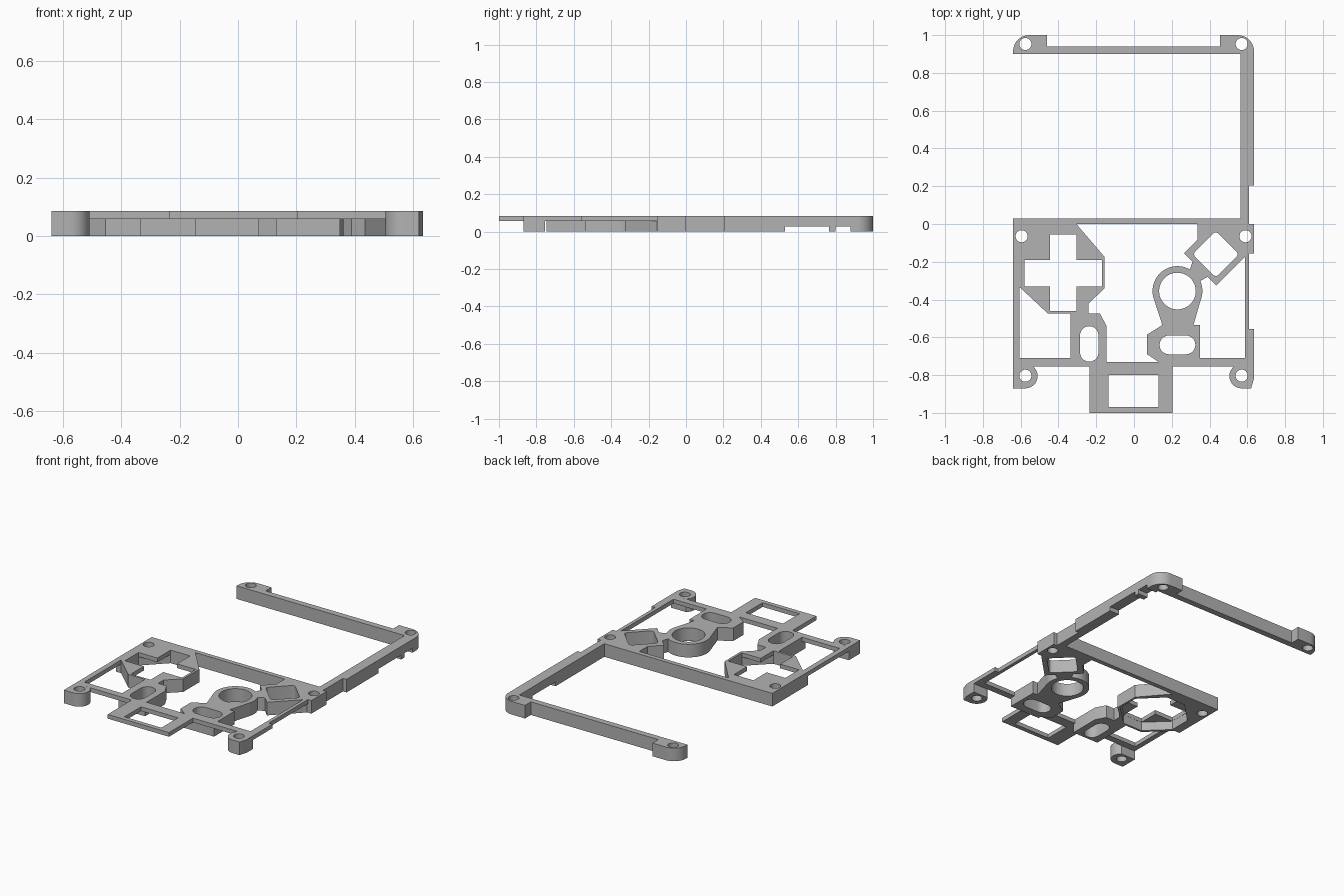
import bpy, bmesh
from math import sin, cos, radians

if "Cube" in bpy.data.objects:
    bpy.data.objects.remove(bpy.data.objects["Cube"])

TOP, DECK = 0.085, 0.058     # full height, underside of the thin plate

grey = bpy.data.materials.new("plain grey")
grey.use_nodes = True
grey.diffuse_color = (0.45, 0.45, 0.45, 1)
grey.node_tree.nodes["Principled BSDF"].inputs["Base Color"].default_value = grey.diffuse_color


def arc(cx, cy, r, a0, a1, n=10):
    """Points along an arc, angles in degrees."""
    angles = [radians(a0 + (a1 - a0) * i / n) for i in range(n + 1)]
    return [(cx + r * cos(a), cy + r * sin(a)) for a in angles]


def circle(cx, cy, r, n=32):
    return arc(cx, cy, r, 0, 360, n)[:-1]


def rect(x0, y0, x1, y1):
    return [(x0, y0), (x1, y0), (x1, y1), (x0, y1)]


def slab(name, outline, holes=(), z0=0.0, z1=TOP):
    """Extrude a flat outline with holes into a solid part."""
    curve = bpy.data.curves.new(name, "CURVE")
    curve.dimensions, curve.fill_mode = "2D", "BOTH"
    curve.extrude = (z1 - z0) / 2
    for loop in (outline, *holes):
        spline = curve.splines.new("POLY")
        spline.points.add(len(loop) - 1)
        for point, (x, y) in zip(spline.points, loop):
            point.co = (x, y, 0, 1)
        spline.use_cyclic_u = True
    temp = bpy.data.objects.new(name + "_curve", curve)
    bpy.context.collection.objects.link(temp)
    graph = bpy.context.evaluated_depsgraph_get()
    mesh = bpy.data.meshes.new_from_object(temp.evaluated_get(graph))
    bpy.data.objects.remove(temp)

    bm = bmesh.new()
    bm.from_mesh(mesh)
    bmesh.ops.remove_doubles(bm, verts=bm.verts, dist=1e-5)
    bmesh.ops.translate(bm, verts=bm.verts, vec=(0, 0, (z0 + z1) / 2))
    bmesh.ops.recalc_face_normals(bm, faces=bm.faces)
    bm.to_mesh(mesh)
    bm.free()
    mesh.name = name
    mesh.materials.clear()
    mesh.materials.append(grey)
    obj = bpy.data.objects.new(name, mesh)
    bpy.context.collection.objects.link(obj)
    return obj


def cut(obj, cutter):
    """Subtract a cutter and throw it away."""
    cutter.hide_render = True
    mod = obj.modifiers.new("cut", "BOOLEAN")
    mod.operation, mod.solver, mod.object = "DIFFERENCE", "EXACT", cutter
    bpy.context.view_layer.objects.active = obj
    bpy.ops.object.modifier_apply(modifier=mod.name)
    bpy.data.objects.remove(cutter)


# Rear beam with the solid left corner and the octagonal pocket walls
pocket = slab(
    "rear_beam_and_pocket",
    [(-0.64, 0.03), (0.565, 0.03), (0.565, 0), (-0.305, 0), (-0.155, -0.175),
     (-0.155, -0.34), (-0.24, -0.42), (-0.24, -0.475), (-0.455, -0.475),
     (-0.605, -0.335), (-0.64, -0.335)],
    [circle(-0.595, -0.065, 0.032),
     # cross shaped opening
     [(-0.445, -0.055), (-0.305, -0.055), (-0.305, -0.19), (-0.17, -0.19),
      (-0.17, -0.33), (-0.305, -0.33), (-0.305, -0.46), (-0.445, -0.46),
      (-0.445, -0.33), (-0.58, -0.33), (-0.58, -0.19), (-0.445, -0.19)]])
# Octagonal hollow below the cross
cut(pocket, slab(
    "hollow",
    [(-0.445, -0.054), (-0.305, -0.054), (-0.169, -0.19), (-0.169, -0.33),
     (-0.305, -0.461), (-0.445, -0.461), (-0.581, -0.33), (-0.581, -0.19)],
    z0=-0.05, z1=DECK))

# Left holder with an upright slot
slab("left_slot_holder",
     [(-0.335, -0.475), (-0.18, -0.475), (-0.145, -0.54), (-0.145, -0.745), (-0.335, -0.745)],
     [arc(-0.237, -0.59, 0.049, 0, 180) + arc(-0.237, -0.68, 0.049, 180, 360)])

# Right corner, diamond, round and flat slot holders in one piece
slab("right_holder",
     [(0.335, 0), (0.635, 0), (0.635, -0.155), (0.605, -0.155), (0.435, -0.325),
      (0.39, -0.28)] + arc(0.23, -0.355, 0.132, 24, -22)
     + [(0.315, -0.535), (0.35, -0.535), (0.35, -0.745), (0.13, -0.745), (0.13, -0.73),
        (0.07, -0.69), (0.07, -0.585), (0.15, -0.535)]
     + arc(0.23, -0.355, 0.132, 202, 60, 20)
     + [(0.31, -0.2), (0.265, -0.155), (0.335, -0.085)],
     [circle(0.59, -0.065, 0.032), circle(0.23, -0.355, 0.097, 48),
      arc(0.275, -0.64, 0.05, -90, 90) + arc(0.185, -0.64, 0.05, 90, 270),
      # diamond opening with softened corners
      [p for k in range(4)
       for p in arc(0.433 + 0.095 * cos(radians(90 * k)), -0.16 + 0.095 * sin(radians(90 * k)),
                    0.02, 90 * k - 45, 90 * k + 45, 4)]])

# Thin side and front rails with the front tab and its window
slab("front_rails",
     [(-0.64, -0.335), (-0.605, -0.335), (-0.605, -0.71), (-0.335, -0.71),
      (-0.335, -0.745), (-0.145, -0.745), (-0.145, -0.73), (0.13, -0.73),
      (0.13, -0.745), (0.35, -0.745), (0.35, -0.71), (0.587, -0.71),
      (0.587, -0.172), (0.605, -0.155), (0.61, -0.155), (0.61, -0.555), (0.635, -0.555),
      (0.635, -0.755), (0.205, -0.755), (0.205, -1), (-0.235, -1),
      (-0.235, -0.755), (-0.64, -0.755)],
     [rect(-0.135, -0.97, 0.13, -0.8)], z0=DECK)

# Front screw feet
slab("front_right_foot",
     [(-0.64, -0.755), (-0.64, -0.87)] + arc(-0.575, -0.805, 0.065, -90, 50, 16),
     [circle(-0.575, -0.803, 0.032)])
slab("front_left_foot",
     [(0.635, -0.755), (0.635, -0.82), (0.62, -0.87)] + arc(0.57, -0.805, 0.065, -90, -230, 16),
     [circle(0.57, -0.803, 0.032)])

# Long side arm and rear bar with rounded screw tabs
arm = slab("rear_arm",
           [(-0.64, 0.9), (0.565, 0.9), (0.565, 0), (0.61, 0), (0.61, 0.205), (0.635, 0.205)]
           + arc(0.55, 0.915, 0.085, 0, 90)
           + [(0.455, 1), (0.455, 0.94), (-0.46, 0.94), (-0.46, 1)]
           + arc(-0.555, 0.915, 0.085, 90, 180),
           [circle(-0.575, 0.953, 0.032), circle(0.57, 0.953, 0.032)])
# Cable notches under the arm
for y0, y1 in ((0.53, 0.765), (0.8, 0.88)):
    cut(arm, slab("notch", rect(0.5, y0, 0.7, y1), z0=-0.05, z1=0.028))

# Smooth the round walls, keep hard edges
for obj in bpy.context.collection.objects:
    if obj.type == "MESH" and obj.data.materials and obj.data.materials[0] == grey:
        bpy.ops.object.select_all(action="DESELECT")
        obj.select_set(True)
        bpy.context.view_layer.objects.active = obj
        bpy.ops.object.shade_smooth_by_angle(angle=radians(30))
